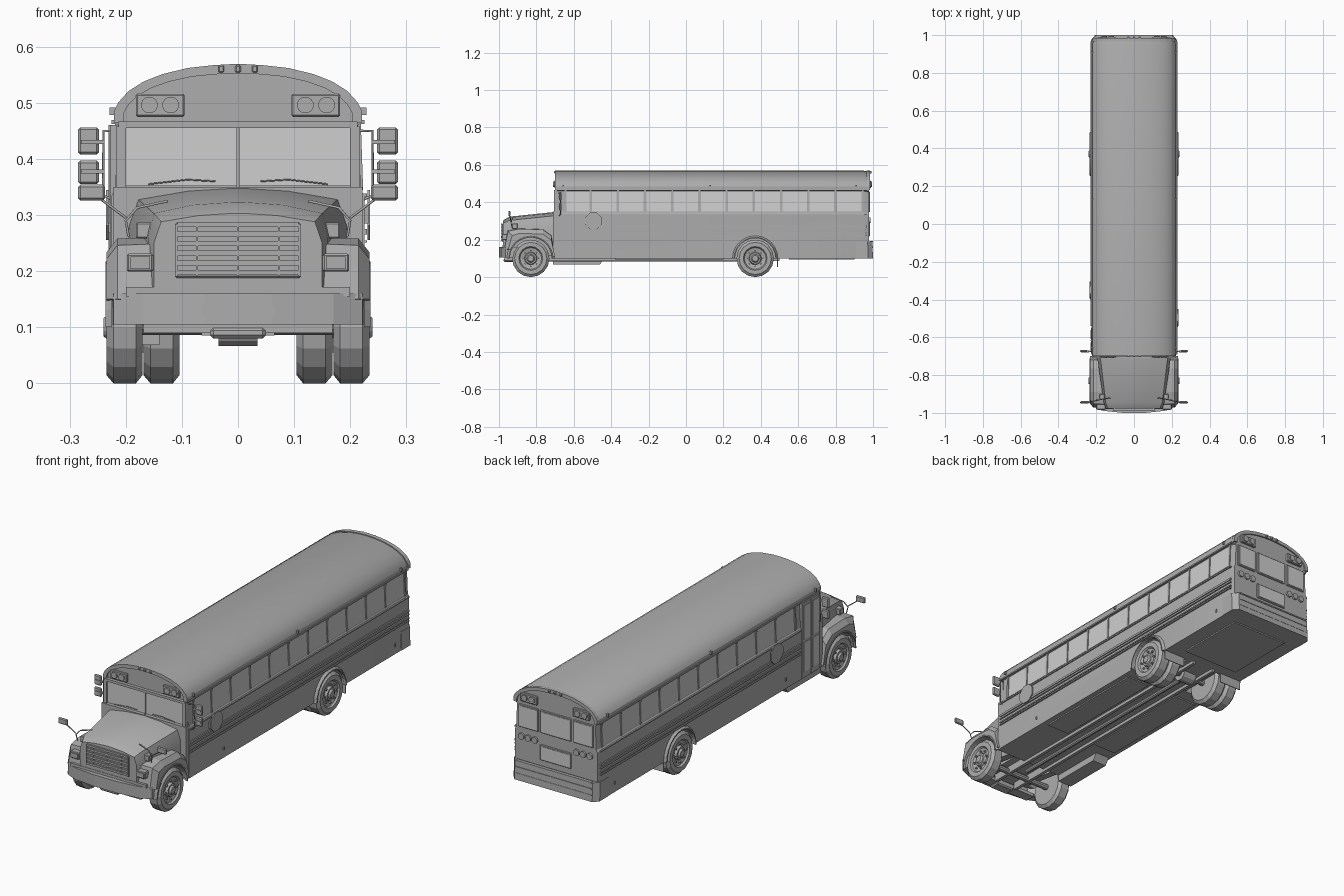
import bpy, bmesh, math
from mathutils import Vector, Matrix

if "Cube" in bpy.data.objects:
    bpy.data.objects.remove(bpy.data.objects["Cube"])


def material(name, v):
    m = bpy.data.materials.new(name)
    m.use_nodes = True
    m.diffuse_color = (v, v, v, 1)
    m.node_tree.nodes["Principled BSDF"].inputs["Base Color"].default_value = (v, v, v, 1)
    return m


GREY, GLASS = material("body grey", 0.42), material("pale glass", 0.62)


def finish(name, bm, mat=GREY, smooth=False):
    bmesh.ops.recalc_face_normals(bm, faces=bm.faces)
    me = bpy.data.meshes.new(name)
    bm.to_mesh(me)
    bm.free()
    me.materials.append(mat)
    ob = bpy.data.objects.new(name, me)
    bpy.context.collection.objects.link(ob)
    if smooth:
        bpy.ops.object.select_all(action='DESELECT')
        ob.select_set(True)
        bpy.context.view_layer.objects.active = ob
        bpy.ops.object.shade_smooth_by_angle(angle=math.radians(25))
    return ob


def box(name, x, y, z, mat=GREY, bevel=0):
    """Box from three (low, high) ranges."""
    bm = bmesh.new()
    bmesh.ops.create_cube(bm, size=1)
    for v in bm.verts:
        v.co = [(a + b) / 2 + c * (b - a) for (a, b), c in zip((x, y, z), v.co)]
    if bevel:
        bmesh.ops.bevel(bm, geom=bm.edges[:], offset=bevel, segments=1, affect='EDGES')
    return finish(name, bm, mat)


def span(s, a, b):
    return tuple(sorted((s * a, s * b)))


def loft(name, sections, mat=GREY, smooth=False):
    """Skin between rings of equal length, capped at both ends."""
    bm = bmesh.new()
    rings = [[bm.verts.new(p) for p in ring] for ring in sections]
    n = len(rings[0])
    for a, b in zip(rings, rings[1:]):
        for i in range(n):
            bm.faces.new((a[i], a[(i + 1) % n], b[(i + 1) % n], b[i]))
    bm.faces.new(rings[0])
    bm.faces.new(rings[-1])
    return finish(name, bm, mat, smooth)


def mirrored(half, y):
    """Closed ring in the xz plane from a right half listed bottom to top."""
    return [(x, y, z) for x, z in half] + [(-x, y, z) for x, z in reversed(half)]


def disc(name, centre, r, depth, axis, sides=16, mat=GREY):
    bm = bmesh.new()
    bmesh.ops.create_cone(bm, cap_ends=True, segments=sides, radius1=r, radius2=r, depth=depth)
    turn = {'X': Matrix.Rotation(math.pi / 2, 4, 'Y'), 'Y': Matrix.Rotation(math.pi / 2, 4, 'X')}[axis]
    spin = Matrix.Rotation(math.pi / sides, 4, 'Z')
    bm.transform(Matrix.Translation(centre) @ turn @ spin)
    return finish(name, bm, mat)


def pipe(name, points, r):
    cu = bpy.data.curves.new(name, 'CURVE')
    cu.dimensions, cu.bevel_depth, cu.bevel_resolution = '3D', r, 1
    sp = cu.splines.new('POLY')
    sp.points.add(len(points) - 1)
    for p, co in zip(sp.points, points):
        p.co = (*co, 1)
    cu.materials.append(GREY)
    bpy.context.collection.objects.link(bpy.data.objects.new(name, cu))


def cut(ob, cutter):
    mod = ob.modifiers.new("cut", 'BOOLEAN')
    mod.operation, mod.solver, mod.object = 'DIFFERENCE', 'EXACT', cutter
    bpy.context.view_layer.objects.active = ob
    bpy.ops.object.modifier_apply(modifier=mod.name)
    bpy.data.objects.remove(cutter)


def arch(name, s, y, r0, r1, x0, x1):
    """Flared half ring over a wheel."""
    rings = []
    for i in range(13):
        a = math.pi * i / 12
        rings.append([(s * x, y + r * math.cos(a), 0.1 + r * math.sin(a))
                      for x, r in ((x0, r0), (x1, r0), (x1, r0 + 0.005), (x0, r1))])
    loft(name, rings)


FRONT, REAR = -0.83, 0.37

# Passenger body with a rounded roof
side = [(0.225, 0.10), (0.225, 0.335), (0.219, 0.345), (0.214, 0.46), (0.221, 0.465), (0.221, 0.485)]
roof = [(0.213, 0.501), (0.195, 0.521), (0.168, 0.538), (0.135, 0.551), (0.09, 0.562), (0.045, 0.567), (0.01, 0.569)]
body = loft("passenger_body", [mirrored(side + roof, -0.69), mirrored(side + roof, 0.95),
            mirrored([(x * 0.965, 0.1 + (z - 0.1) * 0.985) for x, z in side + roof], 0.978)], smooth=True)
for s in (1, -1):
    cut(body, disc("well_cutter", (s * 0.17, REAR, 0.1), 0.112, 0.16, 'X', 24))
# Roof rims at both ends
for name, y0, y1 in (("front_roof_rim", -0.70, -0.68), ("rear_roof_rim", 0.965, 0.985)):
    outer = [(0.221, 0.465), (0.221, 0.485)] + roof
    inner = [(x * 0.92, 0.465 + (z - 0.465) * 0.84) for x, z in outer]
    loft(name, [[(x, y, z) for x, z in outer + [(-x, z) for x, z in outer[::-1]]
                 + [(-x, z) for x, z in inner] + inner[::-1]] for y in (y0, y1)])

# Cab front wall and windscreen
box("cab_front", (-0.222, 0.222), (-0.71, -0.68), (0.1, 0.35))
box("screen_top_bar", (-0.213, 0.213), (-0.705, -0.68), (0.455, 0.467))
for s in (1, -1):
    box("windscreen", span(s, 0.003, 0.2), (-0.697, -0.689), (0.352, 0.455), GLASS)
    box("screen_pillar", span(s, 0.2, 0.217), (-0.705, -0.68), (0.35, 0.458))
    pipe("wiper", [(s * 0.04, -0.70, 0.36), (s * 0.09, -0.702, 0.363), (s * 0.16, -0.702, 0.355)], 0.0015)
box("screen_centre_bar", (-0.003, 0.003), (-0.701, -0.689), (0.35, 0.456))

# Bonnet, nose and fenders
hood = [((0.195, 0.15), (0.195, 0.28), (0.178, 0.328), (0.09, 0.343), (0.01, 0.348)),
        ((0.16, 0.15), (0.16, 0.26), (0.15, 0.303), (0.08, 0.318), (0.01, 0.323)),
        ((0.15, 0.15), (0.15, 0.25), (0.137, 0.288), (0.07, 0.299), (0.01, 0.303))]
bonnet = loft("bonnet", [mirrored(h, y) for h, y in zip(hood, (-0.705, -0.945, -0.978))], smooth=True)
for s in (1, -1):
    prof = [(-0.70, 0.11), (-0.72, 0.225), (-0.765, 0.258), (-0.89, 0.262), (-0.955, 0.25), (-0.975, 0.15)]
    rings = []
    for x, k in ((0.11, 0), (0.215, 0.004), (0.234, 0.028)):
        rings.append([(s * x, y + (0.9 * k if y < -0.9 else 0), z - (k if z > 0.2 else 0)) for y, z in prof])
    fender = loft("front_fender", rings)
    cut(fender, disc("fender_cutter", (s * 0.205, FRONT, 0.1), 0.112, 0.12, 'X', 24))
    cut(bonnet, disc("bonnet_cutter", (s * 0.205, FRONT, 0.1), 0.112, 0.12, 'X', 24))
    arch("front_arch", s, FRONT, 0.112, 0.128, 0.225, 0.236)
    arch("rear_arch", s, REAR, 0.108, 0.125, 0.22, 0.236)
    box("headlamp_frame", span(s, 0.151, 0.198), (-0.983, -0.95), (0.199, 0.231), bevel=0.003)
    box("headlamp", span(s, 0.157, 0.192), (-0.986, -0.975), (0.204, 0.226))
    box("fender_lamp", span(s, 0.152, 0.182), (-0.93, -0.90), (0.258, 0.287), bevel=0.003)
    # Fender mirror and its arm
    pipe("fender_mirror_arm", [(s * 0.125, -0.92, 0.325), (s * 0.18, -0.93, 0.313),
                               (s * 0.2, -0.935, 0.29), (s * 0.195, -0.93, 0.262)], 0.0025)
    pipe("fender_mirror_stay", [(s * 0.2, -0.935, 0.295), (s * 0.26, -0.945, 0.34)], 0.0025)
    box("fender_mirror", span(s, 0.237, 0.285), (-0.95, -0.938), (0.326, 0.354), bevel=0.004)
    # Cab mirrors and their bracket
    pipe("mirror_bracket", [(s * 0.215, -0.68, 0.45), (s * 0.24, -0.672, 0.45),
                            (s * 0.24, -0.672, 0.335), (s * 0.218, -0.68, 0.325)], 0.0025)
    for z0, z1 in ((0.408, 0.456), (0.355, 0.397)):
        box("cab_mirror", span(s, 0.248, 0.285), (-0.678, -0.666), (z0, z1), bevel=0.004)
        box("mirror_joint", span(s, 0.238, 0.28), (-0.681, -0.67), (z0 + 0.019, z0 + 0.026))

# Grille with slats
box("grille_panel", (-0.112, 0.112), (-0.982, -0.97), (0.188, 0.286), bevel=0.003)
for i in range(6):
    z = 0.193 + i * 0.0172
    box("grille_slat", (-0.108, 0.108), (-0.988, -0.98), (z, z + 0.009))
for x in (-0.11, -0.073, 0, 0.073, 0.11):
    box("grille_post", (x - 0.002, x + 0.002), (-0.987, -0.98), (0.19, 0.284))

# Front bumper wrapping round the nose
front = [(-0.228, -0.90), (-0.222, -0.965), (-0.17, -0.988), (-0.06, -1.0), (0.06, -1.0), (0.17, -0.988),
         (0.222, -0.965), (0.228, -0.90), (0.215, -0.90), (0.16, -0.955), (-0.16, -0.955), (-0.215, -0.90)]
loft("front_bumper", [[(x, y, z) for x, y in front] for z in (0.105, 0.16)])
box("nose_valance", (-0.2, 0.2), (-0.98, -0.95), (0.155, 0.172))
box("plate_recess", (-0.065, 0.065), (-1.0, -0.995), (0.12, 0.139))
box("bumper_underside", (-0.168, 0.168), (-0.97, -0.92), (0.09, 0.106))
box("tow_guard", (-0.05, 0.05), (-0.975, -0.92), (0.08, 0.1), bevel=0.006)

# Side rails, windows and pillars
for s in (1, -1):
    y0 = -0.69 if s > 0 else -0.54
    for z, h in ((0.335, 0.006), (0.27, 0.010), (0.235, 0.006), (0.222, 0.004), (0.253, 0.004)):
        box("side_rail", span(s, 0.222, 0.23), (y0, 0.965), (z - h / 2, z + h / 2))
    box("gutter_rail", span(s, 0.215, 0.225), (-0.69, 0.965), (0.462, 0.469))
    edges = ([-0.645] if s > 0 else []) + [-0.51 + 0.1455 * i for i in range(11)]
    for a, b in zip(edges, edges[1:]):
        rings = [[(s * (x + d), y, z) for x, z in ((0.2195, 0.35), (0.2145, 0.458))
                  for y in ((a + 0.007, b - 0.007) if z < 0.4 else (b - 0.007, a + 0.007))] for d in (-0.01, 0.001)]
        loft("side_window", rings, GLASS)
    for y in edges:
        loft("window_pillar", [[(s * (x + d), yy, z) for x, z, yy in (
            (0.218, 0.345, y - 0.005), (0.218, 0.345, y + 0.005),
            (0.214, 0.462, y + 0.005), (0.214, 0.462, y - 0.005))] for d in (-0.005, 0.005)])
    for y, z in ((-0.43, 0.145), (0.86, 0.145), (0.13, 0.485), (-0.655, 0.485), (0.91, 0.485)):
        box("marker_lamp", span(s, 0.215, 0.229), (y - 0.004, y + 0.004), (z - 0.007, z + 0.007))
    y = -0.495 if s > 0 else -0.35
    disc("stop_sign", (s * 0.233, y, 0.30), 0.048, 0.005, 'X', 8)
    box("sign_hinge", span(s, 0.22, 0.233), (y - 0.05, y - 0.03), (0.285, 0.315))

# Entrance door with tall panes and step well
box("door", (-0.228, -0.21), (-0.685, -0.55), (0.105, 0.46))
for y in (-0.68, -0.614):
    for z0, z1 in ((0.13, 0.27), (0.285, 0.445)):
        box("door_pane", (-0.23, -0.226), (y + 0.006, y + 0.053), (z0, z1), GLASS)
box("door_seam", (-0.231, -0.22), (-0.619, -0.615), (0.105, 0.46))
loft("step_well", [[(x, y, z) for y, z in ((-0.71, 0.11), (-0.71, 0.068), (-0.46, 0.068), (-0.43, 0.11))]
                   for x in (-0.215, -0.14)])

# Wheels turned from a tyre and hub profile
def wheel(name, s, y, shift=0):
    prof = [(0.17, 0), (0.17, 0.085), (0.182, 0.1), (0.222, 0.1), (0.234, 0.086), (0.234, 0.064), (0.226, 0.058),
            (0.22, 0.034), (0.232, 0.03), (0.232, 0.022), (0.24, 0.016), (0.24, 0)]
    bm = bmesh.new()
    vs = [bm.verts.new((s * (x - shift), y, 0.1 + r)) for x, r in prof]
    es = [bm.edges.new(p) for p in zip(vs, vs[1:])]
    bmesh.ops.spin(bm, geom=vs + es, cent=(0, y, 0.1), axis=(1, 0, 0), angle=2 * math.pi, steps=16)
    bmesh.ops.remove_doubles(bm, verts=bm.verts, dist=0.0003)
    finish(name, bm)
    for i in range(8 if not shift else 0):
        a = math.tau * i / 8
        disc("wheel_nut", (s * 0.226, y + 0.044 * math.cos(a), 0.1 + 0.044 * math.sin(a)), 0.005, 0.01, 'X', 6)


for s in (1, -1):
    wheel("front_wheel", s, FRONT)
    wheel("rear_wheel", s, REAR)
    wheel("inner_rear_wheel", s, REAR, 0.066)
    box("mud_flap", span(s, 0.11, 0.225), (0.487, 0.491), (0.055, 0.11))
    box("chassis_rail", span(s, 0.05, 0.065), (-0.92, 0.5), (0.085, 0.16))
    box("floor_panel", span(s, 0.08, 0.2), (-0.38, 0.2), (0.094, 0.102))

# Underside running gear
for y in (FRONT, REAR):
    disc("axle", (0, y, 0.1), 0.014, 0.36, 'X', 10)
disc("axle_housing", (0, REAR, 0.1), 0.035, 0.07, 'X', 12)
disc("drive_shaft", (0, -0.2, 0.095), 0.011, 1.14, 'Y', 10)
box("rear_floor_panel", (-0.15, 0.15), (0.55, 0.9), (0.094, 0.102))
box("engine_sump", (-0.1, 0.1), (-0.95, -0.7), (0.12, 0.17))

# Rear bumper, windows and lamps
back = [(-0.227, 0.90), (-0.227, 0.965), (-0.205, 0.99), (0.205, 0.99), (0.227, 0.965), (0.227, 0.90)]
loft("rear_bumper", [[(x, y * k, z) for x, y in back] for z, k in ((0.1, 1.01), (0.19, 1.006))])
for z in (0.13, 0.16, 0.19):
    box("rear_bumper_rib", (-0.2, 0.2), (0.985, 1.0), (z - 0.003, z + 0.003))
for x, w, z0, z1 in ((0, 0.075, 0.355, 0.45), (0.145, 0.045, 0.355, 0.45), (-0.145, 0.045, 0.355, 0.45), (0, 0.075, 0.225, 0.285)):
    box("rear_window_frame", (x - w - 0.007, x + w + 0.007), (0.97, 0.983), (z0 - 0.007, z1 + 0.007), bevel=0.002)
    box("rear_window", (x - w, x + w), (0.976, 0.985), (z0, z1), GLASS)
for s in (1, -1):
    for x in (0.11, 0.145, 0.18):
        disc("tail_lamp", (s * x, 0.98, 0.305), 0.015, 0.014, 'Y', 12)
    for y, d in ((-0.697, -1), (0.982, 1)):
        box("warning_lamp_box", span(s, 0.095, 0.182), (y - 0.007, y + 0.007), (0.475, 0.516), bevel=0.003)
        for x in (0.12, 0.158):
            disc("warning_lamp", (s * x, y + d * 0.008, 0.496), 0.015, 0.01, 'Y', 12)
for x in (-0.03, 0, 0.03):
    for y in (-0.695, 0.982):
        box("roof_marker", (x - 0.005, x + 0.005), (y - 0.01, y + 0.01), (0.554, 0.567), bevel=0.002)
